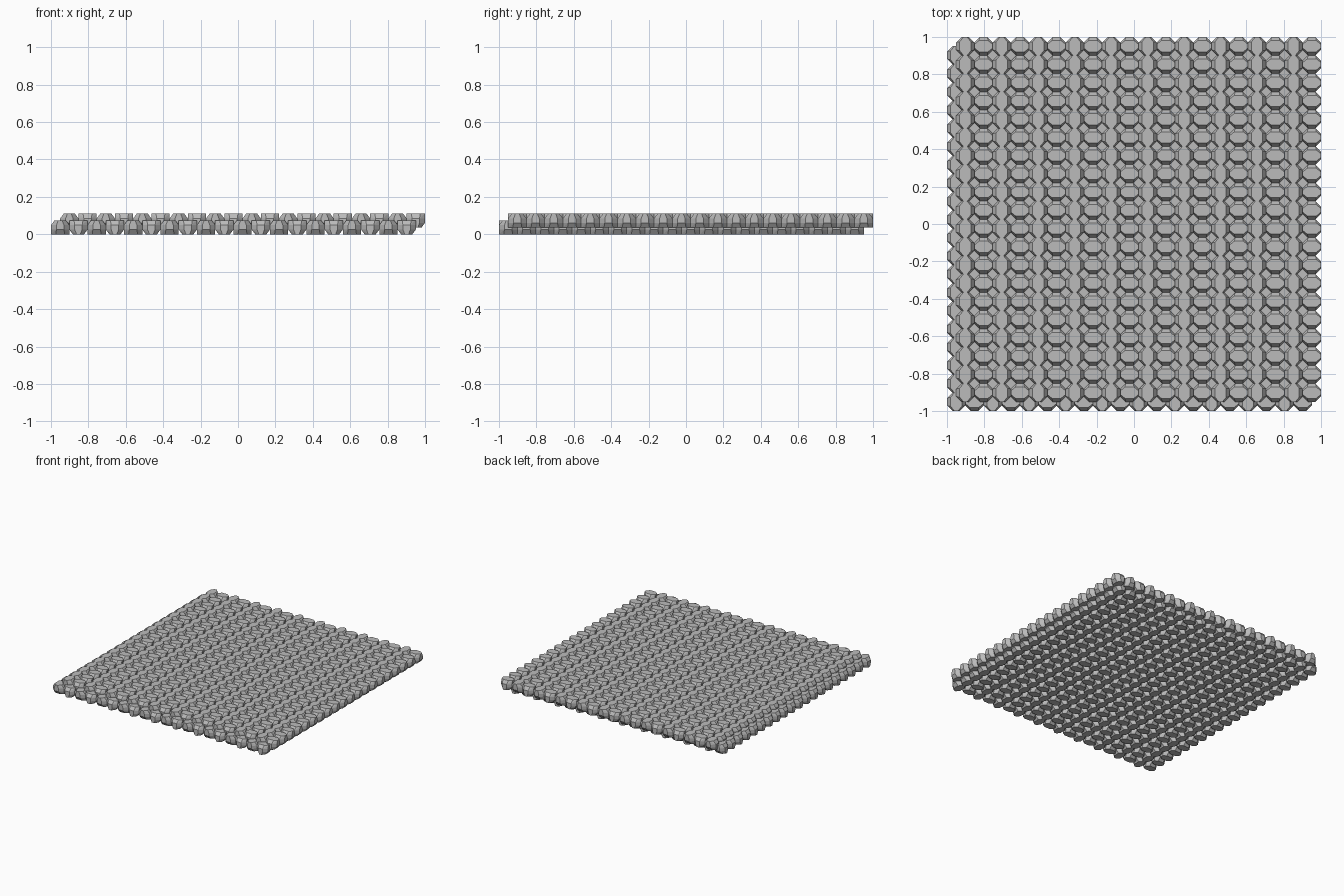
import bpy
import bmesh
from math import pi
from mathutils import Matrix, Vector

cube = bpy.data.objects.get("Cube")
if cube:
    bpy.data.objects.remove(cube, do_unlink=True)

COUNT = 20
PITCH = 0.0975
HALF = PITCH / 2
THICK = 0.0375      # half the height of one tile

stone = bpy.data.materials.new("stone_grey")
stone.use_nodes = True
stone.diffuse_color = (0.5, 0.5, 0.5, 1)
stone.node_tree.nodes["Principled BSDF"].inputs["Base Color"].default_value = stone.diffuse_color


def mirrored(points, z):
    """Mirror corner points into all four quadrants at one height."""
    return [Vector((sx * x, sy * y, z)) for x, y in points
            for sx in (1, -1) for sy in (1, -1)]


def tile_mesh(name, turned):
    """Faceted tile: long face on top, the same face turned across below."""
    lens = [(HALF, 0.010), (0.024, 0.030)]
    across = [(y, x) for x, y in lens]
    belt = [(HALF, 0.020), (0.020, HALF)]
    points = mirrored(lens, THICK) + mirrored(across, -THICK)
    points += mirrored(belt, 0.012) + mirrored(belt, -0.012)
    bm = bmesh.new()
    for p in points:
        bm.verts.new(p)
    bmesh.ops.convex_hull(bm, input=bm.verts[:])
    bmesh.ops.dissolve_limit(bm, angle_limit=0.02, verts=bm.verts[:], edges=bm.edges[:])
    if turned:
        bm.transform(Matrix.Rotation(pi / 2, 4, "Z"))
    bmesh.ops.recalc_face_normals(bm, faces=bm.faces[:])
    mesh = bpy.data.meshes.new(name)
    bm.to_mesh(mesh)
    bm.free()
    return mesh


def tile_layer(name, shift, z, tiles):
    """Square field of tiles whose direction alternates by column."""
    bm = bmesh.new()
    start = shift - (COUNT - 1) * HALF
    for i in range(COUNT):
        for j in range(COUNT):
            first = len(bm.verts)
            bm.from_mesh(tiles[i % 2])
            bm.verts.ensure_lookup_table()
            spot = Vector((start + i * PITCH, start + j * PITCH, z))
            bmesh.ops.translate(bm, verts=bm.verts[first:], vec=spot)
    mesh = bpy.data.meshes.new(name)
    bm.to_mesh(mesh)
    bm.free()
    mesh.materials.append(stone)
    bpy.context.collection.objects.link(bpy.data.objects.new(name, mesh))


# Two interlocking layers, offset by half a tile
tiles = [tile_mesh("lengthwise_tile", True), tile_mesh("crosswise_tile", False)]
tile_layer("lower_tile_layer", -HALF / 2, THICK, tiles)
tile_layer("upper_tile_layer", HALF / 2, THICK + 0.035, tiles)

for mesh in tiles:
    bpy.data.meshes.remove(mesh)
